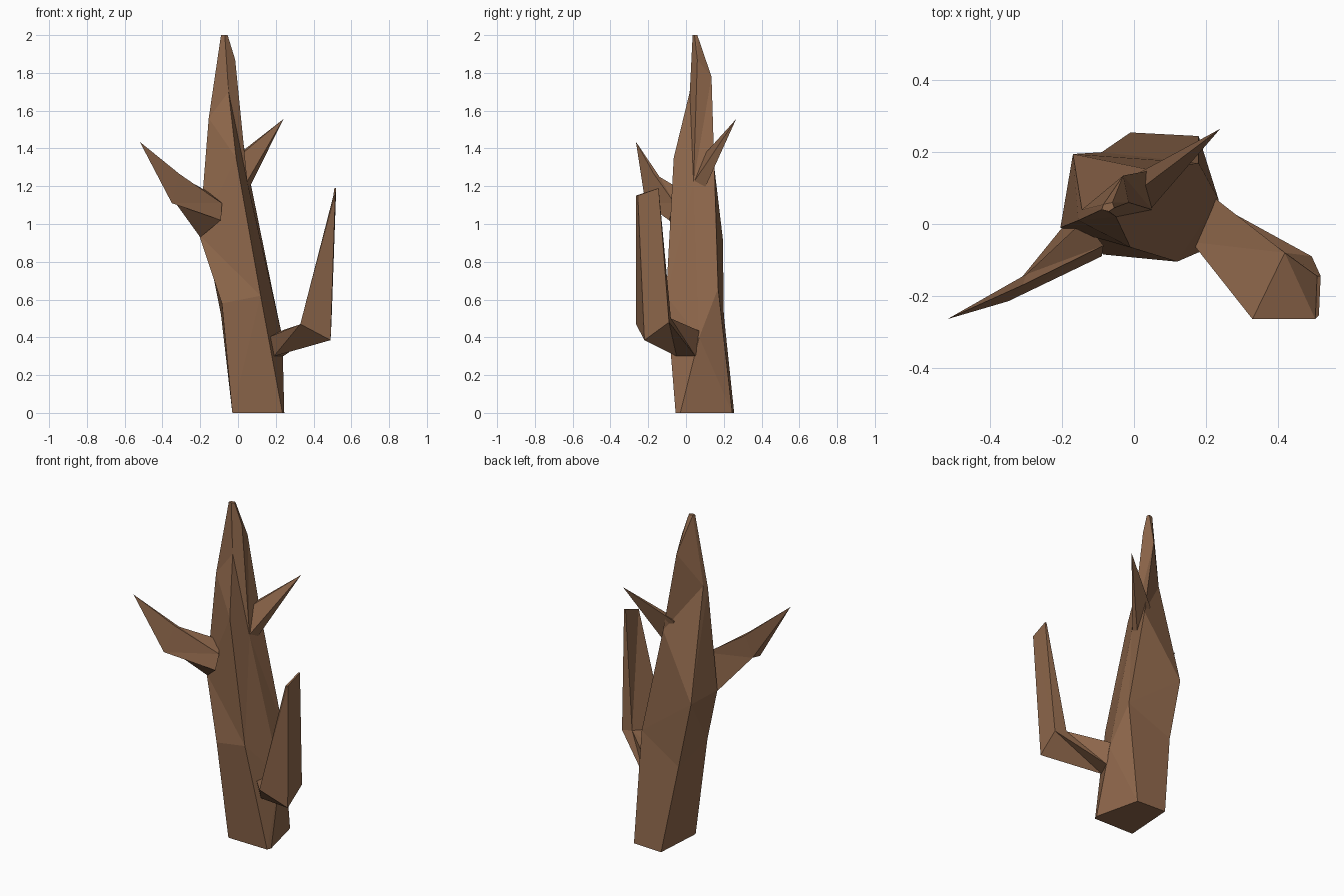
import bpy, bmesh

bark = bpy.data.materials.new("bark")
bark.diffuse_color = (0.27, 0.135, 0.07, 1)


def loft(name, rings):
    """Skin a list of equal-sized rings; a one-point ring closes to a spike."""
    bm = bmesh.new()
    n = len(rings[0])
    loops = [[bm.verts.new(p) for p in ring] for ring in rings]
    for a, b in zip(loops, loops[1:]):
        for i in range(n):
            j = (i + 1) % n
            if len(b) == 1:
                bm.faces.new((a[i], a[j], b[0]))
            else:
                bm.faces.new((a[i], a[j], b[j], b[i]))
    bm.faces.new(loops[0][::-1])
    if len(loops[-1]) > 1:
        bm.faces.new(loops[-1])
    bmesh.ops.triangulate(bm, faces=bm.faces[:])
    bmesh.ops.recalc_face_normals(bm, faces=bm.faces[:])
    mesh = bpy.data.meshes.new(name)
    bm.to_mesh(mesh)
    bm.free()
    mesh.materials.append(bark)
    obj = bpy.data.objects.new(name, mesh)
    bpy.context.collection.objects.link(obj)
    return obj


# Crooked five-sided trunk: front left, front right, right, back right, back left
loft("trunk", [
    [(-.03, -.05, 0), (.235, -.055, 0), (.245, -.03, 0), (.18, .245, 0), (-.01, .255, 0)],
    [(-.085, -.085, .58), (.12, -.105, .62), (.235, .07, .40), (.18, .17, .66), (-.09, .20, .52)],
    [(-.205, -.01, .94), (-.01, -.065, 1.35), (.05, .04, 1.22), (.05, .15, 1.3), (-.17, .195, .92)],
    [(-.155, .01, 1.56), (-.05, .02, 1.70), (-.015, .06, 1.87), (-.03, .135, 1.78), (-.145, .04, 1.58)],
    [(-.09, .04, 2), (-.07, .035, 2), (-.055, .045, 2), (-.06, .06, 2), (-.085, .055, 2)],
])

# Flat pointed branch on the left
loft("left_branch", [
    [(-.09, -.09, 1.02), (-.085, -.06, 1.11), (-.14, .01, 1.16), (-.2, -.01, .93)],
    [(-.35, -.215, 1.11), (-.31, -.17, 1.265), (-.3, -.14, 1.25), (-.33, -.17, 1.11)],
    [(-.52, -.265, 1.435)],
])

# Thin spike at the upper back right
loft("upper_spike", [
    [(.045, .04, 1.22), (.06, .1, 1.19), (-.01, .13, 1.36), (-.005, .08, 1.35)],
    [(.24, .265, 1.555)],
])

# Low branch on the right that bends upwards into a blade
loft("bent_branch", [
    [(.16, -.05, .40), (.19, -.05, .30), (.24, .05, .30), (.215, .08, .43)],
    [(.33, -.265, .47), (.49, -.22, .385), (.495, -.09, .48), (.42, -.08, .50)],
    [(.505, -.265, 1.15), (.515, -.255, 1.15), (.52, -.145, 1.19), (.51, -.145, 1.19)],
])
